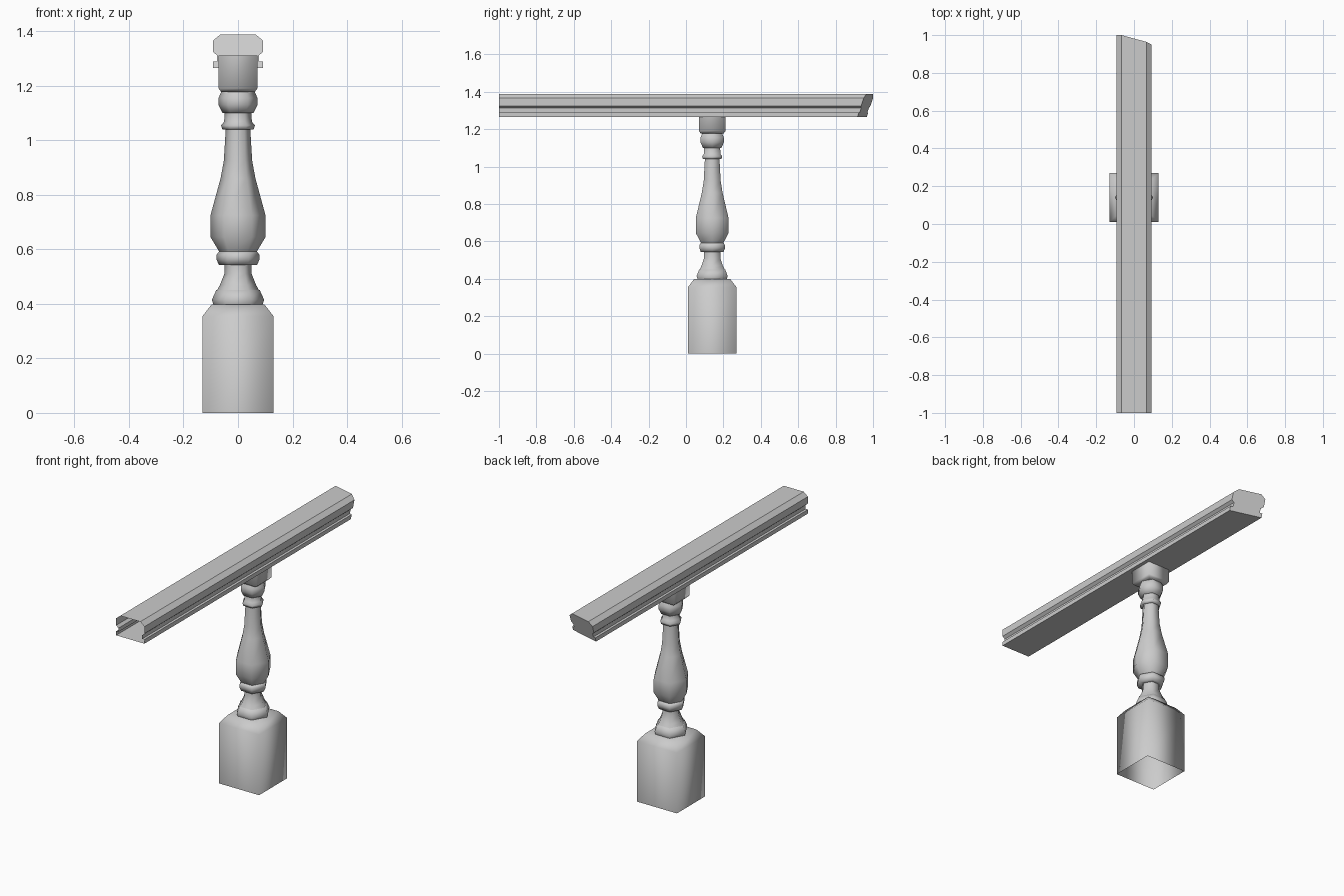
import bpy
import bmesh
from math import cos, sin, pi, sqrt

cube = bpy.data.objects.get("Cube")
if cube:
    bpy.data.objects.remove(cube, do_unlink=True)

stone = bpy.data.materials.new("pale grey stone")
stone.use_nodes = True
COLOUR = (0.6, 0.6, 0.6, 1)
stone.diffuse_color = COLOUR
stone.node_tree.nodes["Principled BSDF"].inputs["Base Color"].default_value = COLOUR

POST_Y = 0.14


def finish(name, bm, smooth):
    bmesh.ops.recalc_face_normals(bm, faces=bm.faces)
    mesh = bpy.data.meshes.new(name)
    for face in bm.faces:
        face.smooth = smooth
    bm.to_mesh(mesh)
    bm.free()
    mesh.materials.append(stone)
    obj = bpy.data.objects.new(name, mesh)
    bpy.context.collection.objects.link(obj)
    return obj


def turned(name, profile, sides=6, phase=0.0, scale=1.0):
    """Sweep a (radius, height) profile round the post axis."""
    bm = bmesh.new()
    rings = []
    for r, z in profile:
        angles = [phase + 2 * pi * i / sides for i in range(sides)]
        rings.append([bm.verts.new((scale * r * cos(a), POST_Y + scale * r * sin(a), z))
                      for a in angles])
    for low, high in zip(rings, rings[1:]):
        for i in range(sides):
            j = (i + 1) % sides
            bm.faces.new((low[i], low[j], high[j], high[i]))
    return finish(name, bm, True)


def square(name, profile):
    """Four-sided version, profile given as half widths."""
    return turned(name, profile, 4, pi / 4, sqrt(2))


# Square plinth, open underneath, and the block under the rail
square("plinth", [(0.13, 0), (0.13, 0.355), (0.097, 0.398), (0.04, 0.398)])
square("top_block", [(0.04, 1.178), (0.062, 1.178), (0.071, 1.19), (0.071, 1.312)])

# Six-sided turned parts, each its own smooth shell
turned("foot_ring", [(0.09, 0.397), (0.096, 0.415), (0.08, 0.45), (0.06, 0.453)])
turned("lower_neck", [(0.077, 0.45), (0.066, 0.47), (0.05, 0.51), (0.05, 0.545)])
turned("lower_collar", [(0.048, 0.543), (0.07, 0.543), (0.079, 0.563),
                        (0.079, 0.58), (0.07, 0.592), (0.05, 0.592)])
turned("belly", [(0.068, 0.59), (0.101, 0.645), (0.101, 0.725),
                 (0.064, 0.86), (0.052, 0.925), (0.045, 1.042)])
turned("upper_collar", [(0.043, 1.04), (0.057, 1.04), (0.062, 1.055),
                        (0.051, 1.068), (0.049, 1.10)])
turned("bead", [(0.045, 1.1), (0.057, 1.1), (0.072, 1.13), (0.072, 1.155),
                (0.06, 1.18)])

# Handrail: mirrored moulding, open at the front, mitred and closed at the back
half = [(0.092, 1.266), (0.092, 1.29), (0.077, 1.29), (0.077, 1.312),
        (0.092, 1.325), (0.092, 1.366), (0.065, 1.388)]
outline = half + [(-x, z) for x, z in reversed(half)]
bm = bmesh.new()
front = [bm.verts.new((x, -1, z)) for x, z in outline]
back = [bm.verts.new((x, 0.982 - 0.27 * x - 0.33 * (1.388 - z), z)) for x, z in outline]
for i in range(len(outline)):
    j = (i + 1) % len(outline)
    bm.faces.new((front[i], front[j], back[j], back[i]))
bm.faces.new(back)
finish("handrail", bm, False)
